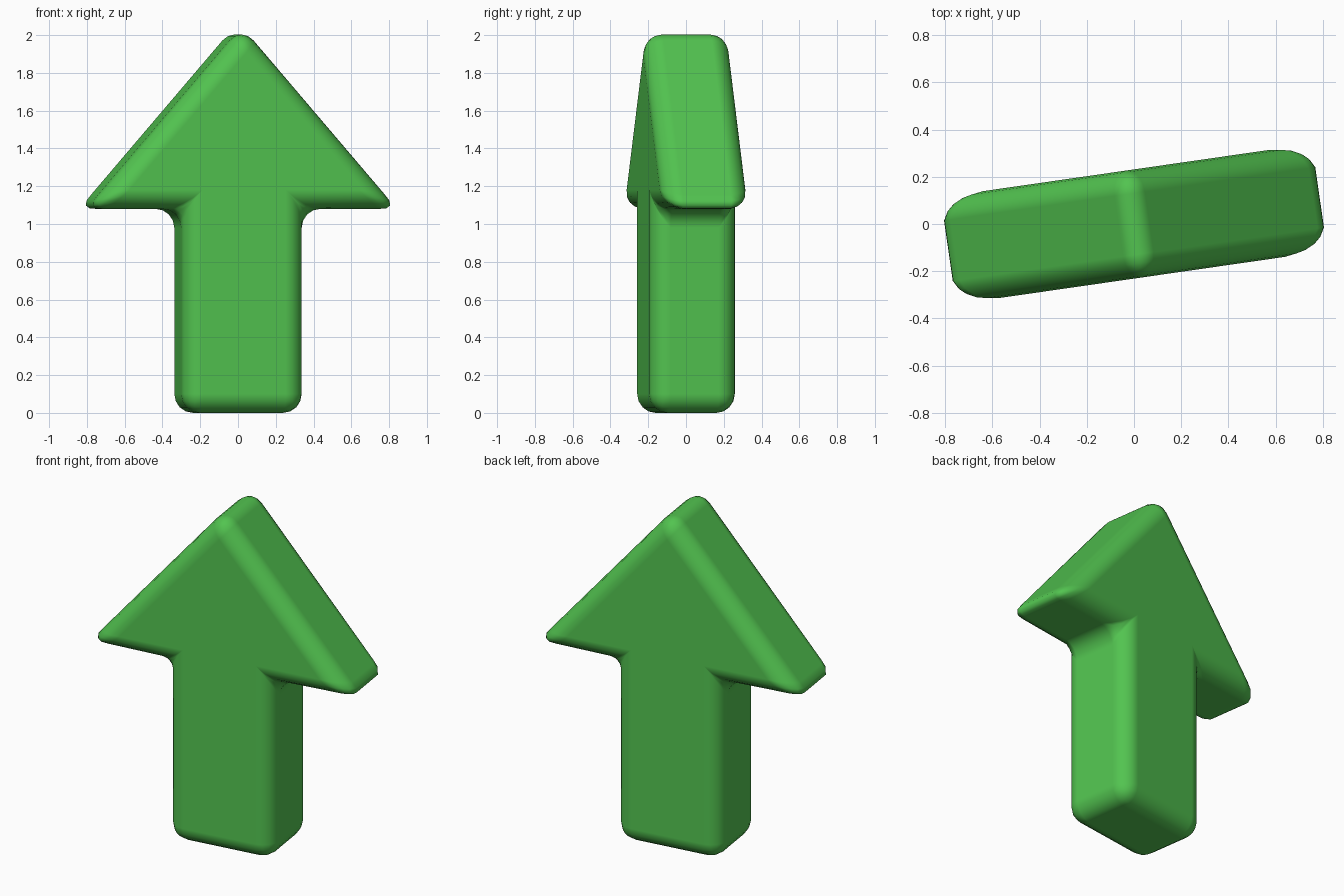
import bpy, bmesh, math

if "Cube" in bpy.data.objects:
    bpy.data.objects.remove(bpy.data.objects["Cube"])

# Main dimensions
HALF_DEPTH = 0.229
SHAFT_HALF = 0.322
HEAD_HALF = 0.832
HEAD_BASE = 1.08
APEX = 2.047
TURN = math.radians(8.2)

green = bpy.data.materials.new("leaf green")
green.diffuse_color = (0.085, 0.55, 0.08, 1.0)
green.use_nodes = True
green.node_tree.nodes["Principled BSDF"].inputs["Base Color"].default_value = green.diffuse_color

# Arrow outline, right half mirrored to the left
right = [(SHAFT_HALF, 0.0), (SHAFT_HALF, HEAD_BASE), (HEAD_HALF, HEAD_BASE)]
outline = right + [(0.0, APEX)] + [(-x, z) for x, z in reversed(right)]

# Extrude the outline to a solid
bm = bmesh.new()
front = bm.faces.new([bm.verts.new((x, -HALF_DEPTH, z)) for x, z in outline])
extruded = bmesh.ops.extrude_face_region(bm, geom=[front], use_keep_orig=True)
moved = [v for v in extruded["geom"] if isinstance(v, bmesh.types.BMVert)]
bmesh.ops.translate(bm, verts=moved, vec=(0, 2 * HALF_DEPTH, 0))
bmesh.ops.recalc_face_normals(bm, faces=bm.faces)
for f in bm.faces:
    f.smooth = True
mesh = bpy.data.meshes.new("up_arrow")
bm.to_mesh(mesh)
bm.free()
mesh.materials.append(green)

arrow = bpy.data.objects.new("up_arrow", mesh)
bpy.context.collection.objects.link(arrow)
arrow.rotation_euler.z = TURN

# Soft rounded edges
bevel = arrow.modifiers.new("rounded_edges", "BEVEL")
bevel.width = 0.1
bevel.segments = 4
bevel.limit_method = "ANGLE"
bevel.angle_limit = math.radians(30)
bevel.use_clamp_overlap = False
bevel.harden_normals = True
